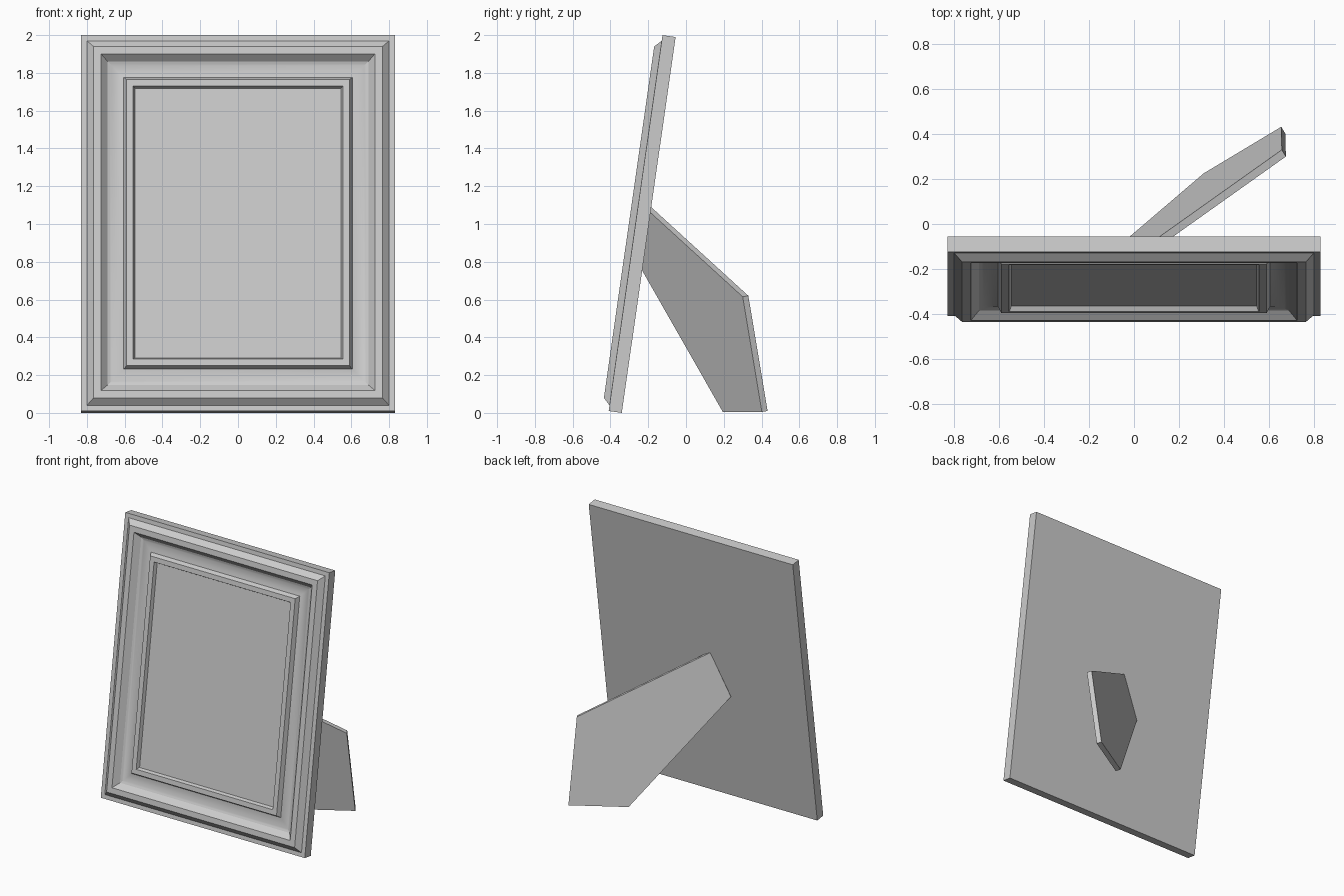
import bpy, bmesh, math
from mathutils import Matrix, Vector

if "Cube" in bpy.data.objects:
    bpy.data.objects.remove(bpy.data.objects["Cube"])

W, H = 0.83, 2.01                       # half width, height along the slope
TILT = math.atan2(0.285, 1.99)          # backward lean


def finish(bm, name):
    bmesh.ops.recalc_face_normals(bm, faces=bm.faces)
    me = bpy.data.meshes.new(name)
    bm.to_mesh(me)
    bm.free()
    ob = bpy.data.objects.new(name, me)
    bpy.context.collection.objects.link(ob)
    return ob


# Moulding profile: (inset from outer edge, height above the back)
cove = [(0.14 + 0.085 * t / 8,
         0.066 - 0.006 * t / 8 - 0.008 * math.sin(math.pi * t / 8)) for t in range(9)]
profile = ([(0, 0), (0, 0.07), (0.03, 0.07), (0.065, 0.105), (0.105, 0.105)]
           + cove + [(0.24, 0.09), (0.275, 0.09), (0.285, 0.066)])

# Frame: mitred rings, closed by the back board and the picture panel
bm = bmesh.new()
rings = []
for d, v in profile:
    x = W - d
    rings.append([bm.verts.new(p) for p in
                  ((-x, -v, d), (x, -v, d), (x, -v, H - d), (-x, -v, H - d))])
for a, b in zip(rings, rings[1:]):
    for i in range(4):
        j = (i + 1) % 4
        bm.faces.new((a[i], a[j], b[j], b[i]))
bm.faces.new(rings[0])
bm.faces.new(rings[-1])
# lean backwards about the lower back edge
bm.transform(Matrix.Translation((0, -0.34, 0)) @ Matrix.Rotation(-TILT, 4, 'X'))
frame = finish(bm, "picture_frame")
bpy.context.view_layer.objects.active = frame
frame.select_set(True)
bpy.ops.object.shade_smooth_by_angle(angle=math.radians(20))

# Easel leg: five-sided plate lying in the plane y = 0.6x - 0.17z + 0.041
outline = [(-0.185, 1.09), (0.33, 0.62), (0.432, 0.01), (0.225, 0.01), (-0.22, 0.79)]
bm = bmesh.new()
face = bm.faces.new([bm.verts.new(((y + 0.17 * z - 0.041) / 0.6, y, z)) for y, z in outline])
ext = bmesh.ops.extrude_face_region(bm, geom=[face], use_keep_orig=True)
bmesh.ops.translate(bm, vec=Vector((0.018, -0.03, -0.005)),
                    verts=[g for g in ext["geom"] if isinstance(g, bmesh.types.BMVert)])
finish(bm, "easel_leg")
